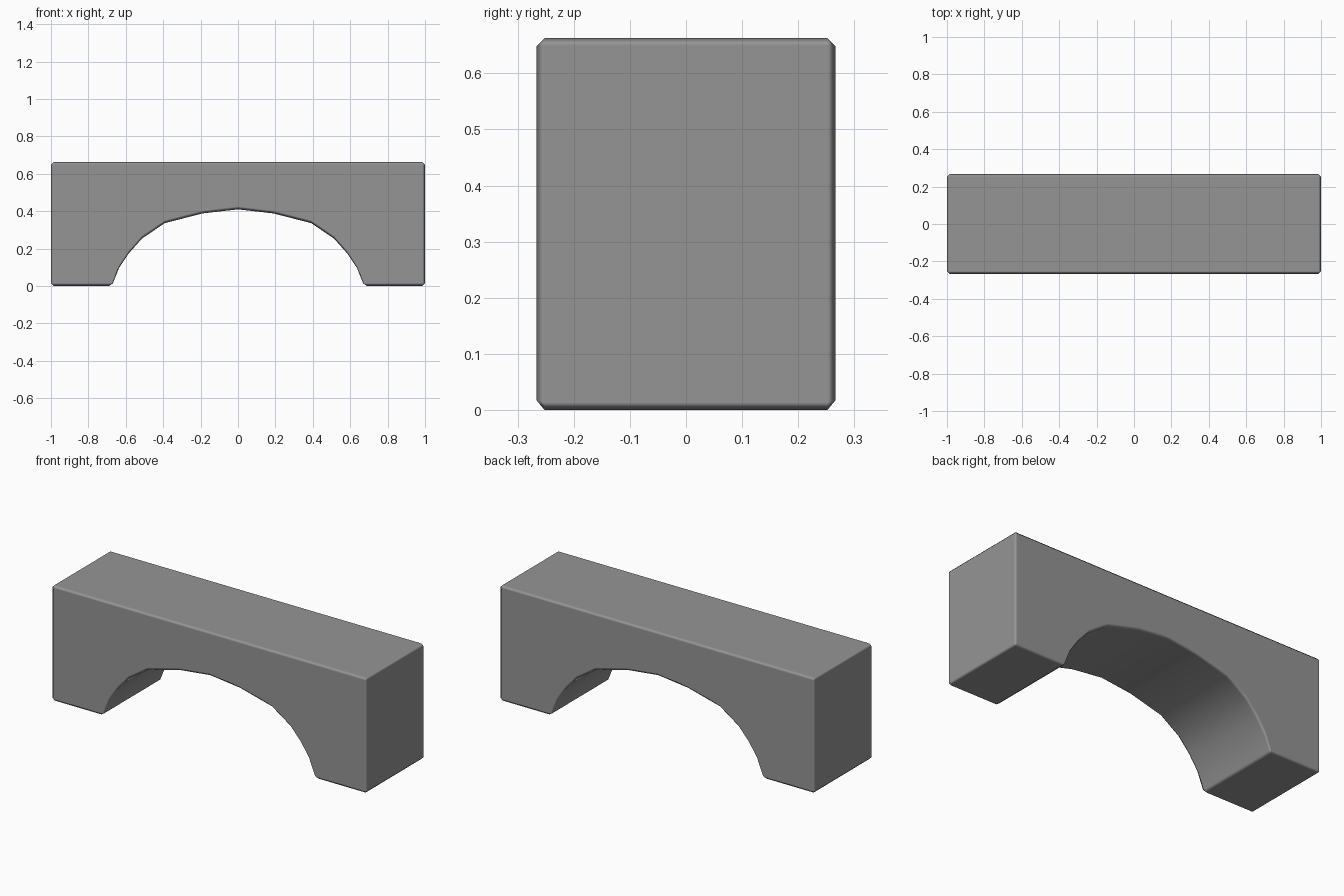
import bpy, bmesh

if "Cube" in bpy.data.objects:
    bpy.data.objects.remove(bpy.data.objects["Cube"])

HALF_DEPTH = 0.266
TOP = 0.663

# underside profile from the outer left corner to the crown, then mirrored
half = [(-1, 0), (-0.675, 0), (-0.637, 0.095), (-0.585, 0.173), (-0.514, 0.253),
        (-0.392, 0.336), (-0.19, 0.388), (0, 0.41)]
under = half + [(-x, z) for x, z in reversed(half[:-1])]

# front face as vertical strips between underside and top
bm = bmesh.new()
low = [bm.verts.new((x, -HALF_DEPTH, z)) for x, z in under]
high = [bm.verts.new((x, -HALF_DEPTH, TOP)) for x, z in under]
faces = [bm.faces.new((low[i], low[i + 1], high[i + 1], high[i]))
         for i in range(len(under) - 1)]

# extrude to the back, keeping the front strips as a closed solid
ext = bmesh.ops.extrude_face_region(bm, geom=faces, use_keep_orig=True)
back = [g for g in ext["geom"] if isinstance(g, bmesh.types.BMVert)]
bmesh.ops.translate(bm, verts=back, vec=(0, 2 * HALF_DEPTH, 0))
bmesh.ops.recalc_face_normals(bm, faces=bm.faces)

mesh = bpy.data.meshes.new("arch_block")
bm.to_mesh(mesh)
bm.free()
block = bpy.data.objects.new("arch_block", mesh)
bpy.context.collection.objects.link(block)

# dark grey surface
grey = bpy.data.materials.new("dark_grey")
grey.diffuse_color = (0.3, 0.3, 0.3, 1)
grey.use_nodes = True
grey.node_tree.nodes["Principled BSDF"].inputs["Base Color"].default_value = grey.diffuse_color
mesh.materials.append(grey)

# small chamfer on all hard edges, smooth with flat-looking large faces
bevel = block.modifiers.new("edge_chamfer", 'BEVEL')
bevel.width = 0.014
bevel.segments = 1
bevel.limit_method = 'ANGLE'
bevel.angle_limit = 0.6
for poly in mesh.polygons:
    poly.use_smooth = True
weighted = block.modifiers.new("flat_faces", 'WEIGHTED_NORMAL')
weighted.weight = 100
